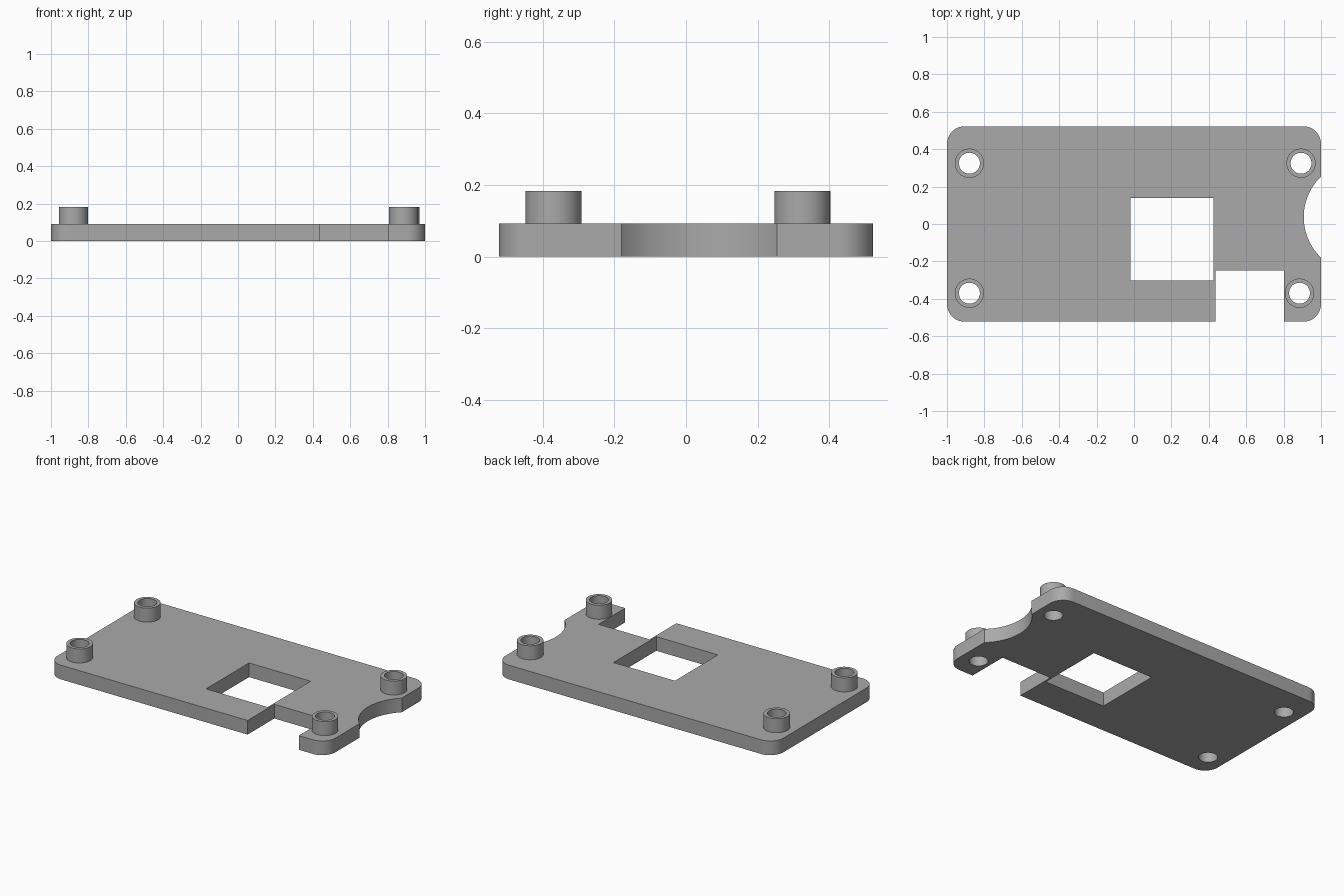
import bpy, bmesh
from math import cos, sin, pi, asin

cube = bpy.data.objects.get("Cube")
if cube:
    bpy.data.objects.remove(cube, do_unlink=True)

HALF_Y, THICK, POST_TOP = 0.5225, 0.092, 0.183
CORNER, POST_R, HOLE_R = 0.095, 0.078, 0.056
POSTS = {"back_right": (-0.88, 0.325), "front_right": (-0.88, -0.37),
         "back_left": (0.893, 0.325), "front_left": (0.885, -0.37)}

grey = bpy.data.materials.new("plain grey")
grey.use_nodes = True
COLOR = (0.4, 0.4, 0.4, 1)
grey.diffuse_color = COLOR
grey.node_tree.nodes["Principled BSDF"].inputs["Base Color"].default_value = COLOR


def arc(cx, cy, r, a0, a1, n):
    return [(cx + r * cos(a0 + (a1 - a0) * i / n),
             cy + r * sin(a0 + (a1 - a0) * i / n)) for i in range(n + 1)]


def circle(c, r, n=48):
    return arc(*c, r, 0, 2 * pi, n)[:-1]


def slab(name, loops, z0, z1):
    """Extrude closed outlines; inner loops become through holes."""
    curve = bpy.data.curves.new(name, "CURVE")
    curve.dimensions, curve.fill_mode = "2D", "BOTH"
    curve.extrude = (z1 - z0) / 2
    for pts in loops:
        spline = curve.splines.new("POLY")
        spline.points.add(len(pts) - 1)
        for p, (x, y) in zip(spline.points, pts):
            p.co = (x, y, 0, 1)
        spline.use_cyclic_u = True
    temp = bpy.data.objects.new(name + "_outline", curve)
    bpy.context.collection.objects.link(temp)
    bpy.context.view_layer.update()
    mesh = bpy.data.meshes.new_from_object(
        temp.evaluated_get(bpy.context.evaluated_depsgraph_get()))
    bpy.data.objects.remove(temp, do_unlink=True)
    bpy.data.curves.remove(curve)

    # Weld caps to walls and lift into place
    bm = bmesh.new()
    bm.from_mesh(mesh)
    bmesh.ops.remove_doubles(bm, verts=bm.verts, dist=0.0001)
    bmesh.ops.translate(bm, verts=bm.verts, vec=(0, 0, (z0 + z1) / 2))
    bmesh.ops.recalc_face_normals(bm, faces=bm.faces)
    bm.to_mesh(mesh)
    bm.free()
    mesh.materials.clear()
    mesh.materials.append(grey)
    mesh.name = name
    obj = bpy.data.objects.new(name, mesh)
    bpy.context.collection.objects.link(obj)
    bpy.ops.object.select_all(action="DESELECT")
    obj.select_set(True)
    bpy.context.view_layer.objects.active = obj
    bpy.ops.object.shade_smooth_by_angle(angle=pi / 6)
    return obj


# Plate outline, counter-clockwise: rounded corners, front notch, side scallop
cx, cy = 1 - CORNER, HALF_Y - CORNER
scallop_r, scallop_half = 0.301, 0.217
swing = asin(scallop_half / scallop_r)
scallop_x = 1 + scallop_r * cos(swing)
outline = (arc(-cx, -cy, CORNER, pi, 1.5 * pi, 12)
           + [(0.435, -HALF_Y), (0.435, -0.248), (0.803, -0.248), (0.803, -HALF_Y)]
           + arc(cx, -cy, CORNER, -pi / 2, 0, 12)
           + arc(scallop_x, 0.037, scallop_r, pi + swing, pi - swing, 24)
           + arc(cx, cy, CORNER, 0, pi / 2, 12)
           + arc(-cx, cy, CORNER, pi / 2, pi, 12))
window = [(-0.018, -0.302), (0.425, -0.302), (0.425, 0.139), (-0.018, 0.139)]
holes = [circle(c, HOLE_R) for c in POSTS.values()]
slab("base_plate", [outline, window] + holes, 0, THICK)

# Hollow standoff posts
for side, centre in POSTS.items():
    slab(side + "_standoff", [circle(centre, POST_R), circle(centre, HOLE_R)],
         THICK, POST_TOP)
